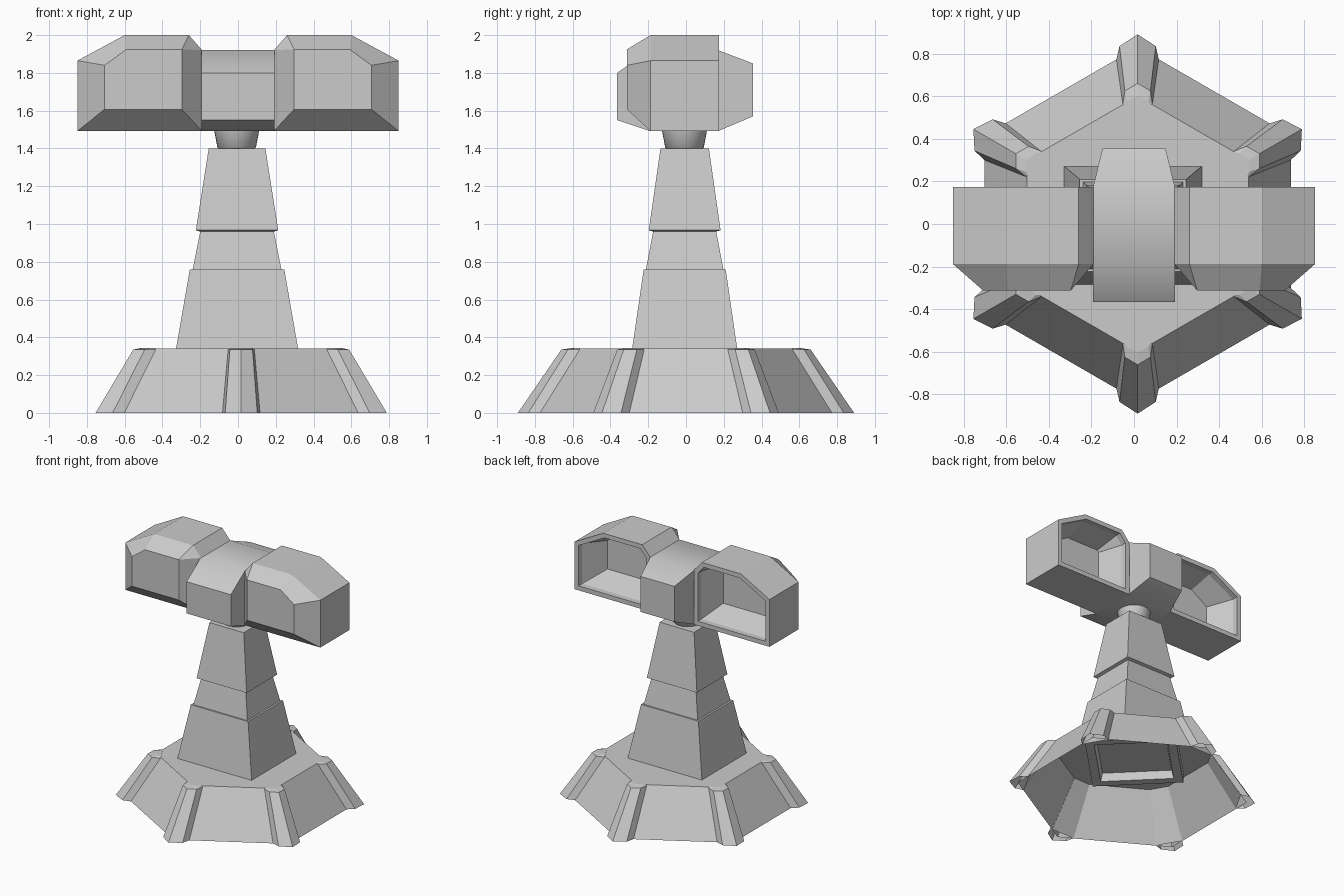
import bpy, bmesh
from math import sin, cos, pi, radians

if "Cube" in bpy.data.objects:
    bpy.data.objects.remove(bpy.data.objects["Cube"], do_unlink=True)

grey = bpy.data.materials.new("plain_grey")
grey.use_nodes = True
colour = (0.6, 0.6, 0.6, 1)
grey.diffuse_color = colour
grey.node_tree.nodes["Principled BSDF"].inputs["Base Color"].default_value = colour


def loft(name, rings, cap_start=True, cap_end=True, smooth=None):
    """Join rings of equal point count into one skin."""
    bm = bmesh.new()
    loops = [[bm.verts.new(p) for p in ring] for ring in rings]
    n = len(loops[0])
    for a, b in zip(loops, loops[1:]):
        for i in range(n):
            j = (i + 1) % n
            bm.faces.new((a[i], a[j], b[j], b[i]))
    if cap_start:
        bm.faces.new(loops[0][::-1])
    if cap_end:
        bm.faces.new(loops[-1])
    bmesh.ops.remove_doubles(bm, verts=bm.verts[:], dist=0.0005)
    bmesh.ops.recalc_face_normals(bm, faces=bm.faces[:])
    mesh = bpy.data.meshes.new(name)
    bm.to_mesh(mesh)
    bm.free()
    mesh.materials.append(grey)
    obj = bpy.data.objects.new(name, mesh)
    bpy.context.collection.objects.link(obj)
    if smooth:
        bpy.ops.object.select_all(action="DESELECT")
        obj.select_set(True)
        bpy.context.view_layer.objects.active = obj
        bpy.ops.object.shade_smooth_by_angle(angle=radians(smooth))
    return obj


def ngon(n, r, z, turn=0.0, cx=0.0, cy=0.0):
    return [(cx + r * cos(turn + 2 * pi * i / n), cy + r * sin(turn + 2 * pi * i / n), z)
            for i in range(n)]


def rect(hx, hy, z):
    return [(sx * hx - 0.005, sy * hy - 0.007, z)
            for sx, sy in ((-1, -1), (1, -1), (1, 1), (-1, 1))]


# Hollow six-sided base, open below
BASE_X = 0.017
loft("base_shell", [ngon(6, 0.83, 0, pi / 6, BASE_X), ngon(6, 0.6, 0.34, pi / 6, BASE_X)],
     cap_start=False)

# Frame hanging under the base plate
loft("underside_frame", [ngon(4, 0.46, 0.335), ngon(4, 0.46, 0.26),
                         ngon(4, 0.37, 0.26), ngon(4, 0.35, 0.32)], cap_start=False)

# Corner ribs
rib_foot = [(-0.1, 0.77), (-0.085, 0.835), (0, 0.89), (0.085, 0.835), (0.1, 0.77)]
rib_head = [(-0.07, 0.56), (-0.06, 0.625), (0, 0.66), (0.06, 0.625), (0.07, 0.56)]
rib_cap = [(-0.06, 0.56), (-0.05, 0.58), (0, 0.6), (0.05, 0.58), (0.06, 0.56)]
for k in range(6):
    c, s = cos(k * pi / 3), sin(k * pi / 3)
    rings = [[(BASE_X + x * c - y * s, x * s + y * c, z) for x, y in pts]
             for pts, z in ((rib_foot, 0), (rib_head, 0.335), (rib_cap, 0.344))]
    loft(f"corner_rib_{k + 1}", rings, cap_start=False)

# Stepped tower
loft("tower", [rect(*r) for r in (
    (0.323, 0.278, 0.34), (0.25, 0.217, 0.76), (0.235, 0.205, 0.76),
    (0.195, 0.167, 0.96), (0.218, 0.19, 0.967), (0.15, 0.128, 1.4))])

# Round neck
loft("neck", [ngon(32, r, z, 0, -0.007, -0.008)
              for r, z in ((0.09, 1.395), (0.102, 1.405), (0.12, 1.5))], smooth=40)

# Central housing: side profile, tapering towards the back
housing = [(-0.365, 1.55), (-0.365, 1.8), (-0.19, 1.92), (0.17, 1.92),
           (0.355, 1.85), (0.355, 1.57), (0.17, 1.492), (-0.19, 1.492)]
loft("central_housing",
     [[(side * (0.148 if y > 0.3 else 0.193), y, z) for y, z in housing] for side in (-1, 1)],
     smooth=40)

# Side pods: bevelled front, recessed back
outline = [(0.19, 1.492), (0.85, 1.492), (0.85, 1.865), (0.6, 2.0), (0.26, 2.0), (0.19, 1.92)]
front = [(0.297, 1.607), (0.707, 1.607), (0.707, 1.84), (0.59, 1.925),
         (0.297, 1.925), (0.297, 1.925)]
opening = [(0.225, 1.527), (0.815, 1.527), (0.815, 1.845), (0.59, 1.965),
           (0.277, 1.965), (0.225, 1.905)]
floor = [(0.29, 1.6), (0.72, 1.6), (0.72, 1.825), (0.58, 1.915),
         (0.3, 1.915), (0.29, 1.9)]
for name, side in (("left_pod", 1), ("right_pod", -1)):
    loft(name, [[(side * x, y, z) for x, z in pts] for pts, y in (
        (front, -0.313), (outline, -0.188), (outline, 0.174),
        (opening, 0.174), (opening, 0.13), (floor, -0.05))])
